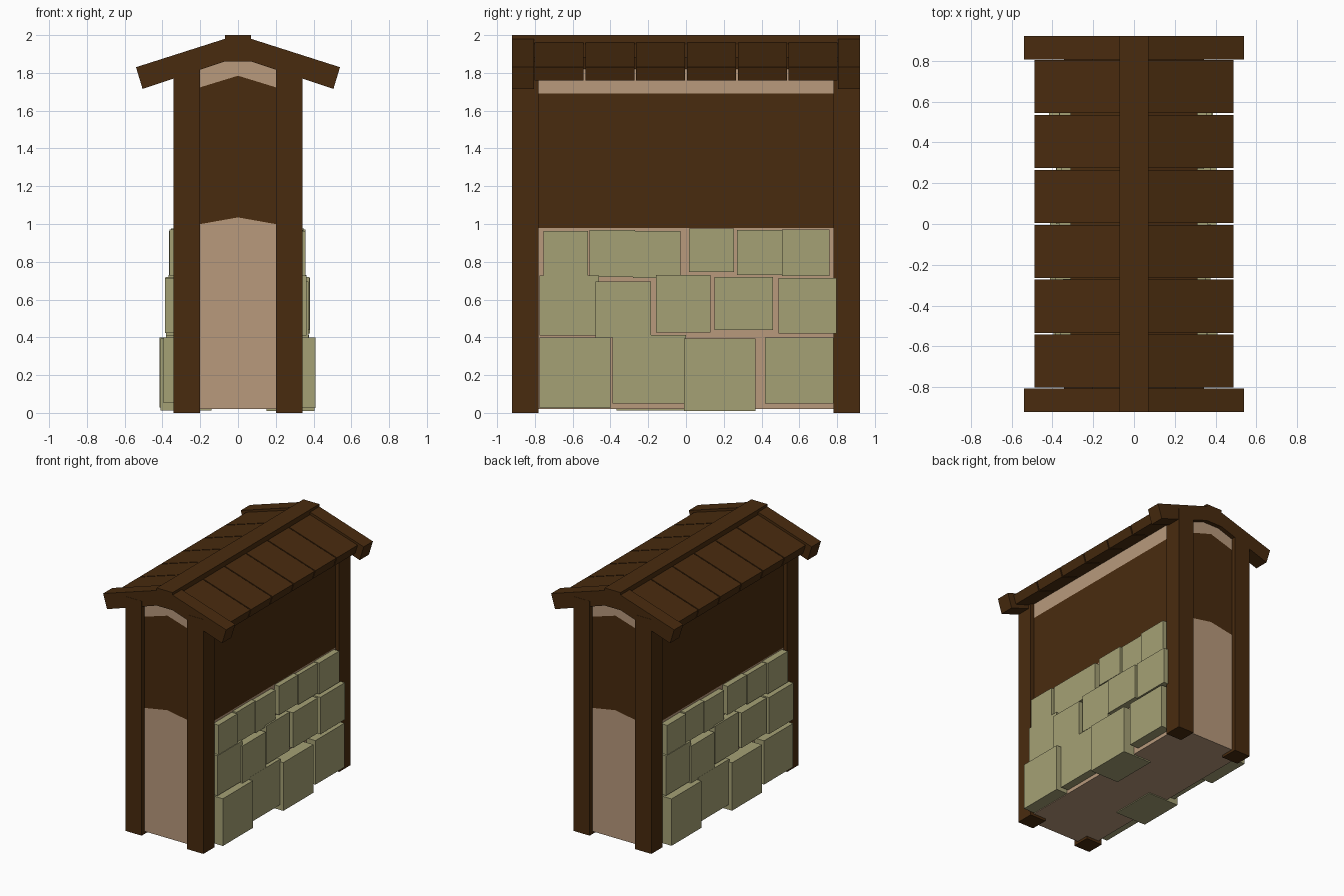
import bpy, bmesh

if "Cube" in bpy.data.objects:
    bpy.data.objects.remove(bpy.data.objects["Cube"])


def mat(name, c):
    m = bpy.data.materials.new(name)
    m.diffuse_color = (*c, 1)
    m.use_nodes = True
    m.node_tree.nodes["Principled BSDF"].inputs["Base Color"].default_value = m.diffuse_color
    return m


WOOD = mat("dark_wood", (0.066, 0.024, 0.0045))
TAN = mat("tan_plaster", (0.480, 0.320, 0.200))
STONE = mat("green_grey_stone", (0.375, 0.355, 0.178))


def obj(name, bm, *mats):
    bmesh.ops.recalc_face_normals(bm, faces=bm.faces)
    me = bpy.data.meshes.new(name)
    bm.to_mesh(me)
    bm.free()
    for m in mats:
        me.materials.append(m)
    o = bpy.data.objects.new(name, me)
    bpy.context.collection.objects.link(o)
    return o


def prism(name, profile, y0, y1, m):
    """Extrude an (x, z) profile along y."""
    bm = bmesh.new()
    a = [bm.verts.new((x, y0, z)) for x, z in profile]
    b = [bm.verts.new((x, y1, z)) for x, z in profile]
    bm.faces.new(a)
    bm.faces.new(b)
    n = len(a)
    for i in range(n):
        bm.faces.new((a[i], a[(i + 1) % n], b[(i + 1) % n], b[i]))
    return obj(name, bm, m)


def box(name, x0, x1, y0, y1, z0, z1, m):
    return prism(name, [(x0, z0), (x1, z0), (x1, z1), (x0, z1)], y0, y1, m)


# Wall core: stacked bands, side height and centre height per level
HX, HY = 0.31, 0.885
levels = [(0.02, 0.02), (0.98, 1.035), (1.69, 1.785), (1.82, 1.90)]
bm = bmesh.new()
rings = []
for zs, zc in levels:
    rings.append([bm.verts.new(p) for p in (
        (-HX, -HY, zs), (0, -HY, zc), (HX, -HY, zs),
        (HX, HY, zs), (0, HY, zc), (-HX, HY, zs))])
for k in range(3):
    a, b = rings[k], rings[k + 1]
    for i in range(6):
        j = (i + 1) % 6
        f = bm.faces.new((a[i], a[j], b[j], b[i]))
        f.material_index = 1 if k == 1 else 0
bm.faces.new(rings[0])
t = rings[-1]
for q in ((0, 1, 4, 5), (1, 2, 3, 4)):
    bm.faces.new([t[i] for i in q]).material_index = 1
obj("wall_core", bm, TAN, WOOD)

# Corner posts
for sx in (-1, 1):
    for sy in (-1, 1):
        box("corner_post", *sorted((sx * 0.2, sx * 0.342)),
            *sorted((sy * 0.78, sy * 0.922)), 0, 1.86, WOOD)

# Ridge beam and gable boards
box("ridge_beam", -0.07, 0.07, -0.92, 0.92, 1.87, 2.0, WOOD)
for sy in (-1, 1):
    half = [(0.07, 1.98), (0.54, 1.83), (0.505, 1.715), (0.07, 1.86)]
    prof = half + [(-x, z) for x, z in reversed(half)]
    prism("gable_board", prof, *sorted((sy * 0.805, sy * 0.92)), WOOD)

# Roof planks, six per slope
for s in (-1, 1):
    for i in range(6):
        y = -0.672 + i * 0.269
        prism("roof_plank",
              [(s * 0.04, 1.97), (s * 0.488, 1.83), (s * 0.466, 1.76), (s * 0.04, 1.893)],
              y - 0.13, y + 0.13, WOOD)

# Stone facing: y range, z range, outward reach; turned half round for the far side
stones = [
    (-0.775, -0.40, 0.025, 0.40, 0.410), (-0.39, 0.0, 0.05, 0.412, 0.375),
    (-0.01, 0.367, 0.01, 0.393, 0.405), (0.417, 0.78, 0.05, 0.40, 0.388),
    (-0.775, -0.46, 0.41, 0.728, 0.362), (-0.48, -0.185, 0.40, 0.695, 0.374),
    (-0.16, 0.13, 0.425, 0.73, 0.362), (0.15, 0.46, 0.44, 0.72, 0.378),
    (0.49, 0.797, 0.42, 0.713, 0.380),
    (-0.755, -0.52, 0.70, 0.962, 0.358), (-0.51, -0.27, 0.72, 0.967, 0.345),
    (-0.28, -0.03, 0.715, 0.962, 0.350), (0.015, 0.255, 0.747, 0.975, 0.350),
    (0.27, 0.515, 0.73, 0.967, 0.343), (0.508, 0.76, 0.725, 0.972, 0.357),
]
for y0, y1, z0, z1, x in stones:
    box("stone_right", 0.15, x, y0, y1, z0, z1, STONE)
    box("stone_left", -x - 0.006, -0.14, -y1, -y0, z0 + 0.003, z1, STONE)
